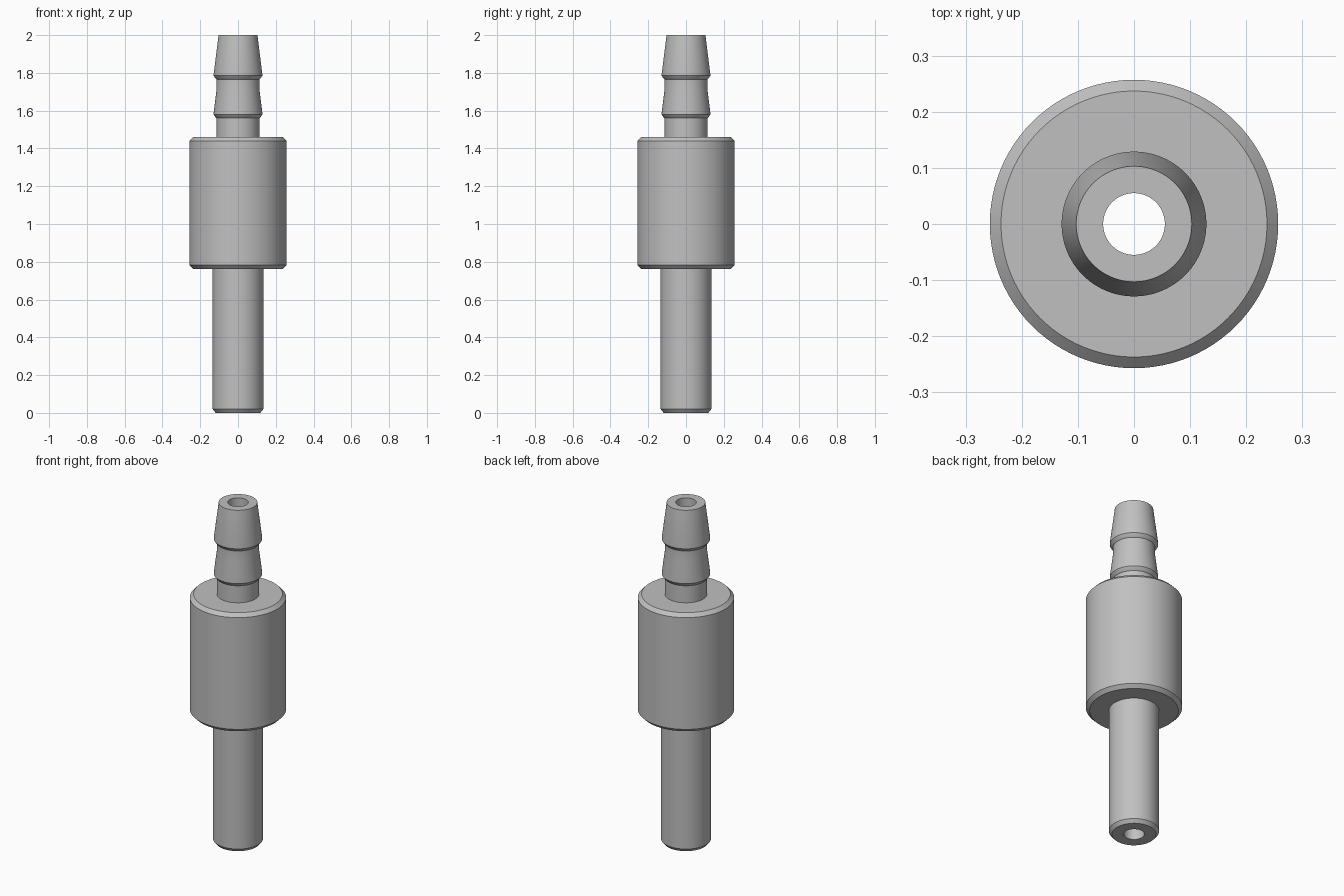
import bpy, bmesh, math

if "Cube" in bpy.data.objects:
    bpy.data.objects.remove(bpy.data.objects["Cube"])

SEGMENTS = 96

grey = bpy.data.materials.new("plain grey")
grey.diffuse_color = (0.53, 0.53, 0.53, 1)
grey.use_nodes = True
grey.node_tree.nodes["Principled BSDF"].inputs["Base Color"].default_value = grey.diffuse_color

# Closed (radius, height) section: outer wall going up, then back down the bore
profile = [
    (0.055, 0.0), (0.118, 0.0), (0.134, 0.02),        # chamfered stem
    (0.134, 0.762), (0.237, 0.762), (0.257, 0.782),   # body underside
    (0.257, 1.44), (0.237, 1.46),                     # body top
    (0.113, 1.46), (0.113, 1.56),                     # hose neck
    (0.120, 1.567), (0.129, 1.58), (0.129, 1.588),    # lower barb
    (0.113, 1.715), (0.113, 1.765),
    (0.120, 1.772), (0.129, 1.785), (0.129, 1.793),   # upper barb
    (0.103, 2.0), (0.055, 2.0),                       # tip and bore mouth
]


def lathe(name, section, material):
    """Revolve a closed section around the z axis."""
    bm = bmesh.new()
    rings = []
    for i in range(SEGMENTS):
        a = 2 * math.pi * i / SEGMENTS
        rings.append([bm.verts.new((r * math.cos(a), r * math.sin(a), z))
                      for r, z in section])
    n = len(section)
    for i in range(SEGMENTS):
        here, after = rings[i], rings[(i + 1) % SEGMENTS]
        for j in range(n):
            k = (j + 1) % n
            bm.faces.new((here[j], after[j], after[k], here[k]))
    bmesh.ops.recalc_face_normals(bm, faces=bm.faces)
    mesh = bpy.data.meshes.new(name)
    bm.to_mesh(mesh)
    bm.free()
    mesh.materials.append(material)
    obj = bpy.data.objects.new(name, mesh)
    bpy.context.collection.objects.link(obj)
    bpy.context.view_layer.objects.active = obj
    obj.select_set(True)
    bpy.ops.object.shade_smooth_by_angle(angle=math.radians(25))
    return obj


# Barbed hose fitting with a through bore
lathe("barbed_hose_fitting", profile, grey)
